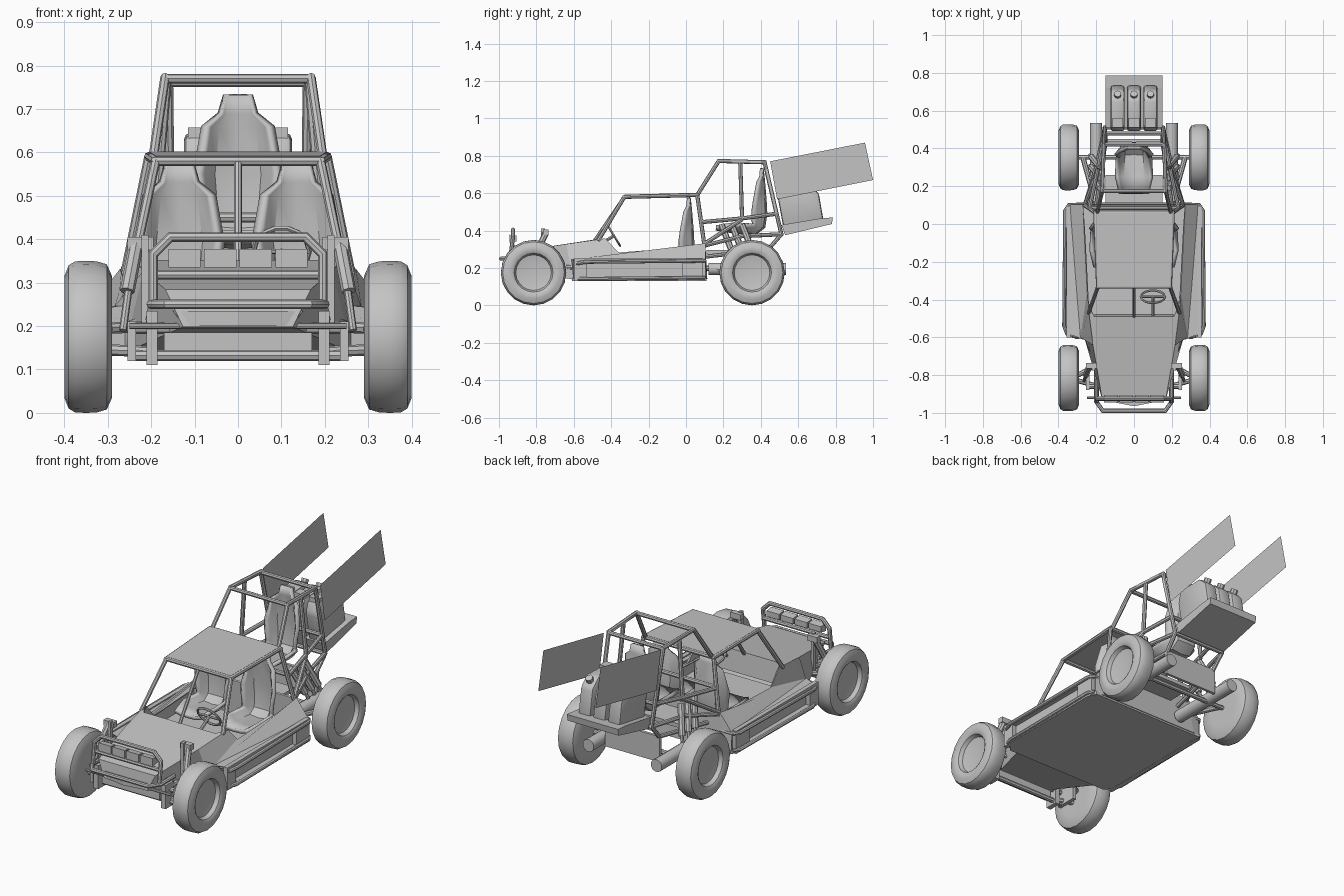
import bpy, bmesh, math
from mathutils import Vector

if "Cube" in bpy.data.objects:
    bpy.data.objects.remove(bpy.data.objects["Cube"])

grey = bpy.data.materials.new("plain_grey")
grey.diffuse_color = (0.55, 0.55, 0.55, 1)
grey.use_nodes = True
grey.node_tree.nodes["Principled BSDF"].inputs["Base Color"].default_value = grey.diffuse_color


def finish(name, bm, smooth=False, closed=True):
    if closed:
        bmesh.ops.recalc_face_normals(bm, faces=bm.faces)
    me = bpy.data.meshes.new(name)
    bm.to_mesh(me)
    bm.free()
    me.materials.append(grey)
    ob = bpy.data.objects.new(name, me)
    bpy.context.collection.objects.link(ob)
    if smooth:
        bpy.ops.object.select_all(action='DESELECT')
        ob.select_set(True)
        bpy.context.view_layer.objects.active = ob
        bpy.ops.object.shade_smooth_by_angle(angle=math.radians(35))
    return ob


def panels(name, polys, thick=0):
    """Sheet made of polygons given as point lists."""
    bm = bmesh.new()
    for p in polys:
        bm.faces.new([bm.verts.new(v) for v in p])
    bmesh.ops.remove_doubles(bm, verts=bm.verts, dist=0.0005)
    ob = finish(name, bm)
    if thick:
        m = ob.modifiers.new("thickness", 'SOLIDIFY')
        m.thickness, m.offset = thick, 0
    return ob


def flip(p, s):
    return (p[0] * s, p[1], p[2])


def prism(name, profile, x0, x1, bevel=0):
    """Side (y, z) profile extruded along x."""
    bm = bmesh.new()
    f = bm.faces.new([bm.verts.new((x0, y, z)) for y, z in profile])
    r = bmesh.ops.extrude_face_region(bm, geom=[f])
    bmesh.ops.translate(bm, vec=(x1 - x0, 0, 0),
                        verts=[v for v in r['geom'] if isinstance(v, bmesh.types.BMVert)])
    if bevel:
        bmesh.ops.bevel(bm, geom=bm.edges[:], offset=bevel, segments=2, profile=0.5, affect='EDGES')
    return finish(name, bm, bevel > 0)


def box(name, x0, x1, y0, y1, z0, z1):
    return prism(name, [(y0, z0), (y1, z0), (y1, z1), (y0, z1)], x0, x1)


def tube(name, pts, r=0.011, n=8, loop=False):
    """Round tube with mitred corners."""
    pts = [Vector(p) for p in pts]
    if loop:  # start mid-segment so every corner is mitred
        mid = (pts[0] + pts[-1]) / 2
        pts = [mid] + pts + [mid]
    N, bm, rings = len(pts), bmesh.new(), []
    d = (pts[1] - pts[0]).normalized()
    u = d.orthogonal().normalized()
    w = d.cross(u)
    ring = [pts[0] + r * (math.cos(k * math.tau / n) * u + math.sin(k * math.tau / n) * w) for k in range(n)]
    for i, p in enumerate(pts):
        a = (p - pts[i - 1]).normalized() if i else d
        b = (pts[i + 1] - p).normalized() if i < N - 1 else a
        t = (a + b).normalized()
        ring = [c + a * ((p - c).dot(t) / a.dot(t)) for c in ring]
        rings.append([bm.verts.new(c) for c in ring])
    for i in range(N - 1):
        for k in range(n):
            bm.faces.new((rings[i][k], rings[i][(k + 1) % n], rings[i + 1][(k + 1) % n], rings[i + 1][k]))
    if not loop:
        bm.faces.new(rings[0])
        bm.faces.new(rings[-1])
    return finish(name, bm, True)


def tube_pair(name, pts, r=0.011, n=8):
    for s, side in ((1, "right"), (-1, "left")):
        tube(f"{side}_{name}", [flip(p, s) for p in pts], r, n)


def cross(name, x, y, z, r=0.011):
    return tube(name, [(-x, y, z), (x, y, z)], r)


# wheels: lathed tyre with sunken hub
tyre = [(.365, 0), (.365, .06), (.372, .095), (.392, .104), (.4, .118), (.4, .14), (.39, .165), (.375, .174),
        (.35, .175), (.325, .174), (.302, .167), (.29, .14), (.29, .1), (.29, 0)]
for end, y in (("front", -.815), ("rear", .353)):
    for s, side in ((1, "right"), (-1, "left")):
        bm = bmesh.new()
        vs = [bm.verts.new((x * s, y, .175 + r)) for x, r in tyre]
        es = [bm.edges.new(e) for e in zip(vs, vs[1:])]
        bmesh.ops.spin(bm, geom=vs + es, cent=(0, y, .175), axis=(1, 0, 0), angle=math.tau, steps=20)
        bmesh.ops.remove_doubles(bm, verts=bm.verts, dist=0.0003)
        finish(f"{end}_{side}_wheel", bm, True)

# floor pan
pan = [(.27, .11), (.34, .11), (.36, .07), (.36, -.55), (.31, -.61)]
out = pan + [(-x, y) for x, y in reversed(pan)]
panels("floor_pan", [[(x, y, .14) for x, y in out]], .018)

# bonnet, nose, side walls and firewall
polys = [[(-.165, -.93, .282), (.165, -.93, .282), (.21, -.49, .348), (-.21, -.49, .348)],
         [(-.165, -.93, .282), (.165, -.93, .282), (.125, -.94, .2), (-.125, -.94, .2)],
         [(-.125, -.94, .2), (.125, -.94, .2), (.26, -.6, .14), (-.26, -.6, .14)],
         [(-.21, -.49, .348), (.21, -.49, .348), (.21, -.48, .24), (-.21, -.48, .24)],
         [(-.27, .1, .33), (.27, .1, .33), (.3, .11, .14), (-.3, .11, .14)]]
for s in (1, -1):
    polys += [[flip(p, s) for p in q] for q in (
        [(.165, -.93, .282), (.215, -.64, .325), (.26, -.6, .14), (.125, -.94, .2)],
        [(.165, -.93, .282), (.21, -.49, .348), (.24, -.43, .356), (.215, -.64, .325)],
        [(.215, -.64, .325), (.24, -.43, .356), (.245, -.36, .28), (.28, -.6, .245), (.26, -.6, .14)],
        [(.245, -.36, .28), (.262, -.03, .305), (.27, .1, .33), (.34, .1, .24), (.28, -.6, .245)],
        [(.34, .1, .24), (.27, .1, .33), (.3, .11, .14), (.34, .1, .14)])]
panels("body_shell", polys, .008)
panels("nose_lip", [[(-.15, -.935, .235), (0, -.965, .235), (.15, -.935, .235)],
                    [(-.125, -.94, .2), (0, -.962, .2), (0, -.965, .235), (-.15, -.935, .235)],
                    [(.125, -.94, .2), (0, -.962, .2), (0, -.965, .235), (.15, -.935, .235)]])

# side pods: recessed panel, frame strips and outer rail
for s, side in ((1, "right"), (-1, "left")):
    panels(f"{side}_pod", [[flip(p, s) for p in q] for q in (
        [(.33, .1, .14), (.33, .1, .24), (.33, -.6, .24), (.33, -.6, .14)],
        [(.355, .1, .24), (.355, -.58, .24), (.26, -.61, .245), (.3, .1, .245)],
        [(.33, -.6, .14), (.33, -.6, .24), (.26, -.61, .245), (.26, -.6, .14)])], .006)
    for y0, y1, z0, z1 in ((-.6, .09, .228, .25), (-.6, .09, .13, .15), (-.6, -.53, .15, .228), (-.02, .09, .15, .228)):
        box(f"{side}_pod_strip", s * .335, s * .358, y0, y1, z0, z1)
tube_pair("side_rail", [(.27, .1, .238), (.345, .1, .238), (.365, .07, .238), (.37, -.54, .232),
                        (.355, -.58, .225), (.28, -.6, .22)], .01)
tube_pair("lower_side_rail", [(.345, .1, .148), (.365, .07, .148), (.365, -.54, .142), (.35, -.58, .142)], .01)

# roof and front cage
panels("roof", [[(-.19, -.33, .589), (.19, -.33, .589), (.205, .06, .599), (-.205, .06, .599)]], .006)
tube("roof_frame", [(-.19, -.33, .58), (.19, -.33, .58), (.205, .06, .59), (-.205, .06, .59)], loop=True)
tube_pair("front_pillar", [(.19, -.33, .58), (.24, -.47, .345)])
tube("centre_pillar", [(0, -.33, .58), (0, -.49, .345)], .009)
tube_pair("rear_pillar", [(.205, .06, .59), (.262, .1, .31)])

# rear cage
tube_pair("upper_cage", [(.195, .06, .59), (.168, .175, .772), (.16, .42, .765), (.155, .51, .38), (.15, .44, .3)])
for i, (x, y, z) in enumerate(((.168, .175, .77), (.16, .42, .762), (.155, .48, .49), (.155, .51, .38), (.24, .085, .45))):
    cross(f"cage_cross_bar_{i}", x, y, z)
tube_pair("cage_post", [(.164, .29, .765), (.19, .3, .46)])
tube_pair("cage_waist_bar", [(.235, .085, .445), (.19, .3, .465), (.155, .485, .49)])
tube_pair("cage_brace", [(.26, .1, .33), (.19, .3, .46)])
tube_pair("cage_lower_rail", [(.26, .1, .32), (.2, .3, .37), (.155, .505, .38)])
tube_pair("chassis_rail", [(.2, .1, .26), (.15, .44, .3)])


def seat(name, dx, dy, dz):
    """Bucket seat lofted from levels of (y, z, half width, bolster y, bolster z)."""
    levels = [(.405, .733, .032, 0, 0), (.41, .69, .042, -.01, 0), (.413, .66, .078, -.03, 0),
              (.422, .55, .097, -.06, 0), (.425, .49, .09, -.07, .01), (.415, .42, .085, -.06, .03),
              (.37, .385, .088, -.01, .05), (.25, .395, .095, 0, .04), (.16, .41, .075, 0, .01)]
    bm, rows = bmesh.new(), []
    for y, z, w, by, bz in levels:
        rows.append([bm.verts.new((dx + t * w, dy + y + by * a, dz + z + bz * a))
                     for t, a in ((-1, 1), (-.88, .75), (-.6, .15), (0, 0), (.6, .15), (.88, .75), (1, 1))])
    for a, b in zip(rows, rows[1:]):
        for k in range(6):
            bm.faces.new((a[k], a[k + 1], b[k + 1], b[k]))
    m = finish(name, bm, True).modifiers.new("padding", 'SOLIDIFY')
    m.thickness, m.offset = .02, 0


seat("rear_seat", 0, 0, 0)
seat("driver_seat", .135, -.39, -.158)
seat("passenger_seat", -.135, -.39, -.158)

# steering wheel
normal = Vector((0, .115, .07)).normalized()
u, v, c = Vector((1, 0, 0)), normal.cross((1, 0, 0)), Vector((.1, -.385, .372))
tube("steering_wheel", [c + .064 * (u * math.cos(k * math.tau / 14) + v * math.sin(k * math.tau / 14))
                        for k in range(14)], .006, 6, True)
tube("steering_spoke", [c - u * .062, c + u * .062], .006, 6)
tube("steering_column", [c, c - normal * .12], .008)

# engine bay panels, exhausts, rear suspension
box("rear_panel", -.16, .16, .435, .45, .17, .305)
box("engine_deck", -.15, .15, .11, .26, .275, .295)
tube_pair("exhaust", [(.2, .12, .195), (.2, .535, .195)], .033, 12)
cross("rear_axle", .3, .353, .175, .012)
tube_pair("trailing_arm", [(.2, .1, .2), (.27, .35, .175)], .014)
for i in range(3):
    y = .19 + .055 * i
    tube_pair(f"rear_shock_{i}", [(.18, y, .43), (.225, y + .055, .29)], .017)
    tube_pair(f"rear_shock_rod_{i}", [(.21, y + .04, .33), (.235, y + .065, .26)], .009)

# rear tray, canisters and side fins
prism("rear_tray", [(.51, .43), (.72, .465), (.785, .47), (.78, .435), (.53, .375)], -.15, .15)
for i, x in enumerate((-.087, 0, .087)):
    prism(f"canister_{i}", [(.52, .42), (.735, .455), (.71, .60), (.66, .645), (.51, .64), (.49, .58)],
          x - .037, x + .037, .014)
    tube(f"canister_cap_{i}", [(x, .67, .61), (x, .69, .645)], .019)
    box(f"canister_latch_{i}", x - .028, x + .028, .51, .56, .62, .657)
for s, side in ((1, "right"), (-1, "left")):
    panels(f"{side}_fin", [[(s * .168, y, z) for y, z in ((.45, .77), (.957, .87), (1, .67), (.487, .567))]])

# front bumper, light guard and lamps
tube("bumper", [(-.2, -.82, .25), (-.2, -.94, .25), (-.165, -.989, .25), (.165, -.989, .25), (.2, -.94, .25), (.2, -.82, .25)])
tube("light_guard", [(-.195, -.94, .25), (-.195, -.925, .365), (-.155, -.925, .405), (.155, -.925, .405),
                     (.195, -.925, .365), (.195, -.94, .25)])
cross("light_bar", .195, -.925, .318)
for i in range(4):
    x = -.123 + .082 * i
    prism(f"lamp_{i}", [(-.945, .335), (-.905, .342), (-.905, .372), (-.945, .378)], x - .037, x + .037)

# front axle beams and suspension
cross("front_upper_beam", .25, -.86, .195, .013)
cross("front_lower_beam", .25, -.86, .132, .013)
box("front_skid_plate", -.17, .17, -.9, -.86, .143, .185)
cross("tie_rod", .25, -.92, .2, .007)
for s, side in ((1, "right"), (-1, "left")):
    box(f"{side}_beam_post", s * .185, s * .211, -.91, -.84, .11, .235)
    box(f"{side}_shock_tower", s * .206, s * .222, -.775, -.755, .2, .41)
    box(f"{side}_shock_mount", s * .195, s * .255, -.765, -.735, .375, .405)
    box(f"{side}_knuckle", s * .235, s * .255, -.88, -.76, .12, .21)
tube_pair("front_shock", [(.235, -.75, .385), (.255, -.8, .28)], .017)
tube_pair("front_shock_rod", [(.25, -.79, .3), (.265, -.83, .19)], .009)
tube_pair("upper_arm", [(.19, -.74, .2), (.295, -.8, .195)], .013)
tube_pair("lower_arm", [(.19, -.86, .14), (.295, -.83, .145)], .013)
tube_pair("front_chassis_rail", [(.2, -.9, .2), (.2, -.73, .22), (.25, -.6, .2)], .012)
